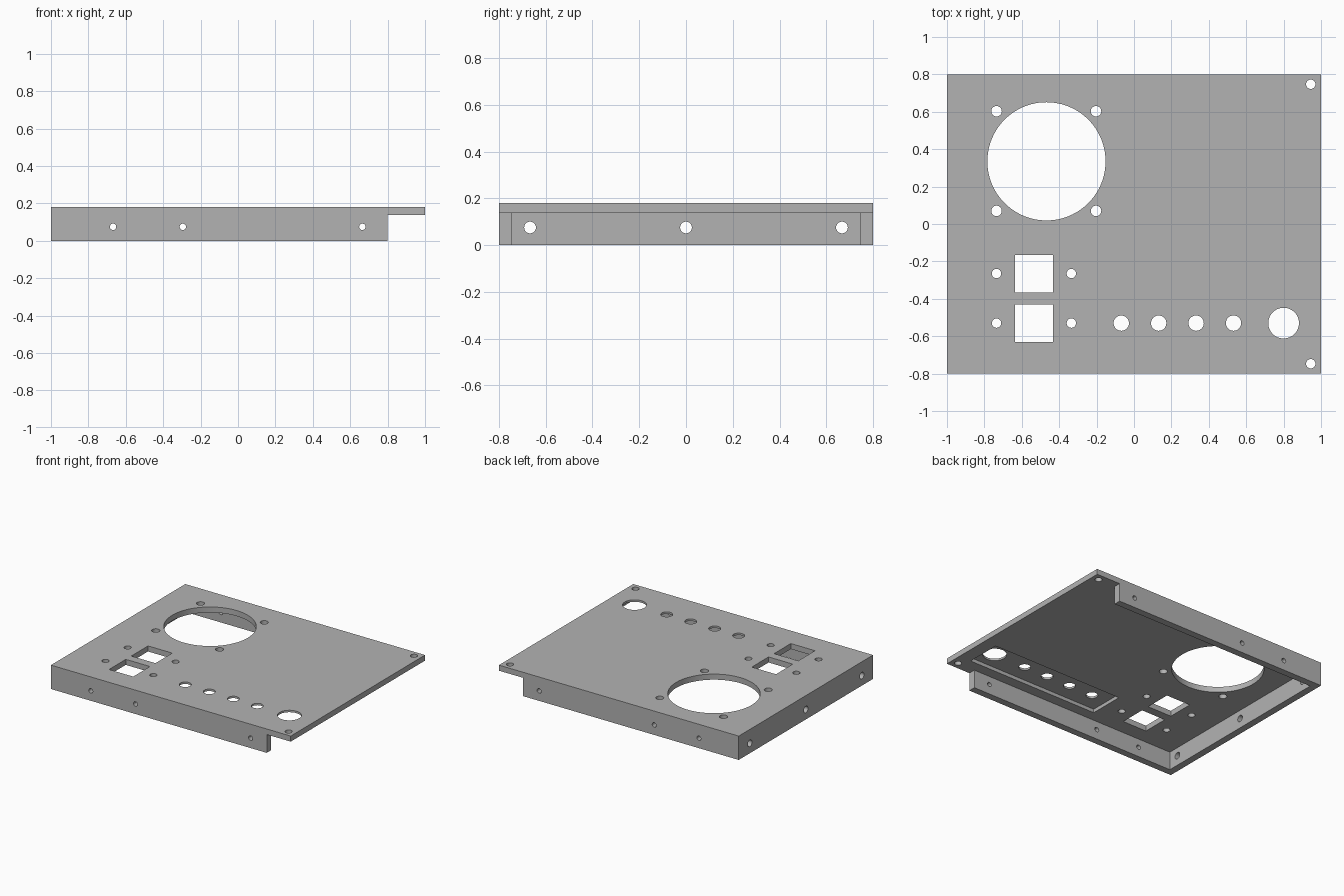
import bpy, bmesh
from mathutils import Matrix, Vector

cube = bpy.data.objects.get("Cube")
if cube:
    bpy.data.objects.remove(cube, do_unlink=True)

TOP, UNDER, WALL = 0.18, 0.138, 0.053
WALL_END = 0.8
HOLE_Z = 0.075

grey = bpy.data.materials.new("plain grey")
grey.use_nodes = True
grey.diffuse_color = (0.45, 0.45, 0.45, 1)
grey.node_tree.nodes["Principled BSDF"].inputs["Base Color"].default_value = grey.diffuse_color


def add_box(bm, low, high):
    low, high = Vector(low), Vector(high)
    size = Matrix.Diagonal((*(high - low), 1))
    bmesh.ops.create_cube(bm, size=1, matrix=Matrix.Translation((low + high) / 2) @ size)


def add_cylinder(bm, centre, radius, depth, axis="Z", segments=32):
    turn = Vector((0, 0, 1)).rotation_difference(
        Vector([float(a == axis) for a in "XYZ"])).to_matrix().to_4x4()
    bmesh.ops.create_cone(bm, cap_ends=True, segments=segments, radius1=radius,
                          radius2=radius, depth=depth,
                          matrix=Matrix.Translation(centre) @ turn)


def make_object(name, bm):
    bmesh.ops.recalc_face_normals(bm, faces=bm.faces)
    mesh = bpy.data.meshes.new(name)
    bm.to_mesh(mesh)
    bm.free()
    mesh.materials.append(grey)
    obj = bpy.data.objects.new(name, mesh)
    bpy.context.collection.objects.link(obj)
    return obj


def cut(obj, name, bm):
    """Subtract the cutter from the object, then discard the cutter."""
    cutter = make_object(name, bm)
    cutter.hide_render = True
    mod = obj.modifiers.new(name, "BOOLEAN")
    mod.operation, mod.solver, mod.object = "DIFFERENCE", "EXACT", cutter
    bpy.context.view_layer.update()
    result = bpy.data.meshes.new_from_object(
        obj.evaluated_get(bpy.context.evaluated_depsgraph_get()))
    obj.modifiers.clear()
    obj.data = result
    bpy.data.objects.remove(cutter, do_unlink=True)


# Solid block of the lid
bm = bmesh.new()
add_box(bm, (-1, -0.8, 0), (1, 0.8, TOP))
lid = make_object("panel_lid", bm)

# Hollow underside, leaving three walls
bm = bmesh.new()
add_box(bm, (WALL - 1, WALL - 0.8, -0.1), (1.1, 0.8 - WALL, UNDER))
cut(lid, "underside_cutter", bm)

# Walls stop short so the plate overhangs at one end
bm = bmesh.new()
add_box(bm, (WALL_END, -0.9, -0.1), (1.1, 0.9, UNDER))
cut(lid, "overhang_cutter", bm)

# Thinned pocket under the button row
bm = bmesh.new()
add_box(bm, (-0.2, -0.667, 0.1), (0.9, -0.4, UNDER + 0.027))
cut(lid, "pocket_cutter", bm)

# Openings through the plate
bm = bmesh.new()


def plate_hole(x, y, radius, segments=32):
    add_cylinder(bm, (x, y, 0.17), radius, 0.16, segments=segments)


plate_hole(-0.468, 0.335, 0.316, 96)
for x in (-0.735, -0.203):
    for y in (0.07, 0.603):
        plate_hole(x, y, 0.028)
for y in (-0.265, -0.53):
    add_box(bm, (-0.635, y - 0.1, 0.1), (-0.433, y + 0.1, 0.25))
    for x in (-0.735, -0.335):
        plate_hole(x, y, 0.025)
for i in range(4):
    plate_hole(-0.068 + 0.2 * i, -0.53, 0.041)
plate_hole(0.8, -0.53, 0.082, 48)
for y in (-0.747, 0.747):
    plate_hole(0.945, y, 0.025)
cut(lid, "plate_hole_cutter", bm)

# Screw holes through the front and back walls, then the end wall
bm = bmesh.new()
for x in (-0.668, -0.295, 0.665):
    add_cylinder(bm, (x, 0, HOLE_Z), 0.017, 2, "Y")
cut(lid, "side_screw_cutter", bm)
bm = bmesh.new()
for y in (-0.667, 0, 0.667):
    add_cylinder(bm, (-1, y, HOLE_Z), 0.025, 0.2, "X")
cut(lid, "end_screw_cutter", bm)

# Smooth hole rims, sharp edges elsewhere
bpy.ops.object.select_all(action="DESELECT")
lid.select_set(True)
bpy.context.view_layer.objects.active = lid
bpy.ops.object.shade_smooth_by_angle(angle=0.52)
